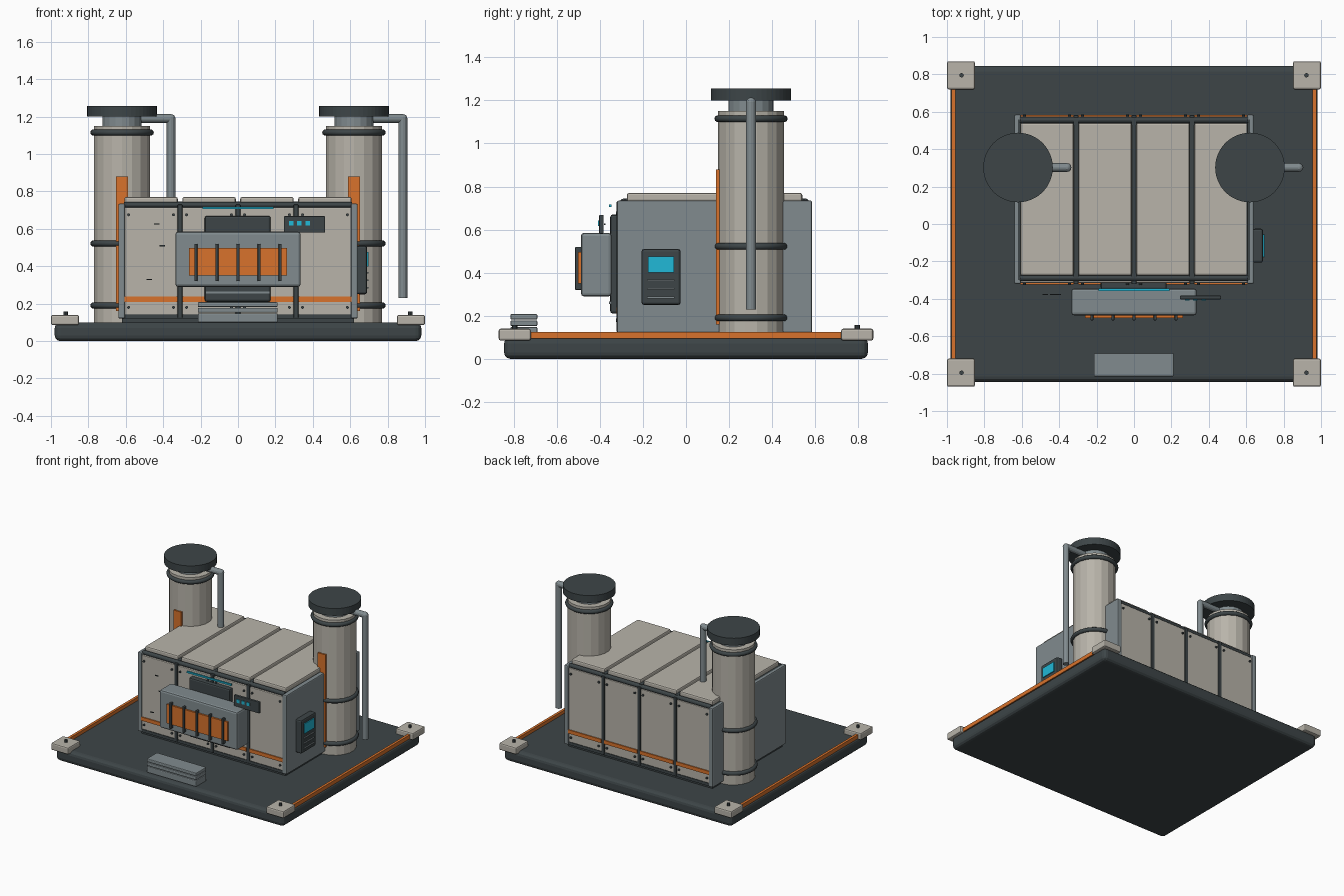
import bpy, math
from mathutils import Vector

if "Cube" in bpy.data.objects:
    bpy.data.objects.remove(bpy.data.objects["Cube"])

def mat(name, c):
    m = bpy.data.materials.new(name)
    m.diffuse_color = (*c, 1)
    m.use_nodes = True
    m.node_tree.nodes["Principled BSDF"].inputs["Base Color"].default_value = m.diffuse_color
    return m

BEIGE = mat("beige", (0.48, 0.455, 0.40))
DARK = mat("dark", (0.047, 0.06, 0.064))
GREY = mat("grey", (0.22, 0.26, 0.275))
ORANGE = mat("orange", (0.69, 0.17, 0.025))
CYAN = mat("cyan", (0.015, 0.48, 0.68))

def finish(o, name, m, bevel=0, seg=2):
    o.name = name
    o.data.materials.append(m)
    if bevel:
        b = o.modifiers.new("bevel", 'BEVEL')
        b.width, b.segments = bevel, seg
    return o

def box(name, x, y, z, m, bevel=0.0, seg=2):
    """Box from (min, max) ranges on each axis."""
    bpy.ops.mesh.primitive_cube_add(size=1, location=[sum(r) / 2 for r in (x, y, z)])
    o = bpy.context.object
    o.scale = [r[1] - r[0] for r in (x, y, z)]
    bpy.ops.object.transform_apply(location=False, rotation=False, scale=True)
    return finish(o, name, m, bevel, seg)

def rod(name, a, b, r, m, n=12, bevel=0.0):
    """Cylinder between two points."""
    a, b = Vector(a), Vector(b)
    d = b - a
    bpy.ops.mesh.primitive_cylinder_add(vertices=n, radius=r, depth=d.length, location=(a + b) / 2)
    o = bpy.context.object
    o.rotation_euler = d.to_track_quat('Z', 'Y').to_euler()
    return finish(o, name, m, bevel)

def around(c, h):
    return (c - h, c + h)

# Base slab, corner feet and edge strips
box("base_slab", (-0.98, 0.98), (-0.845, 0.845), (0, 0.10), DARK, 0.03, 3)
for sx in (-1, 1):
    box("edge_strip", around(sx * 0.965, 0.01), (-0.74, 0.74), (0.095, 0.125), ORANGE)
    for sy in (-1, 1):
        box("corner_foot", around(sx * 0.925, 0.075), around(sy * 0.795, 0.075), (0.085, 0.14), BEIGE, 0.01)
        rod("foot_bolt", (sx * 0.922, sy * 0.795, 0.135), (sx * 0.922, sy * 0.795, 0.158), 0.012, DARK, 8)

# Main housing: dark core with grey end plates
box("housing_core", (-0.62, 0.62), (-0.30, 0.56), (0.09, 0.735), DARK)
for sx in (-1, 1):
    box("end_plate", around(sx * 0.622, 0.018), (-0.32, 0.585), (0.12, 0.735), GREY, 0.008)

# Cladding panels on front, back and roof, with corner bolts
for i in range(4):
    cx = (i - 1.5) * 0.31
    box("roof_panel", around(cx, 0.143), (-0.275, 0.54), (0.73, 0.77), BEIGE, 0.01)
    for name, face, s in (("front", -0.315, -1), ("back", 0.575, 1)):
        box(name + "_panel", around(cx, 0.142), around(face - s * 0.012, 0.012), (0.14, 0.715), BEIGE, 0.005)
        box(name + "_stripe", around(cx, 0.142), around(face, 0.008), (0.21, 0.238), ORANGE)
        for dx in (-0.12, 0.12):
            for z in (0.18, 0.675):
                rod(name + "_bolt", (cx + dx, face - s * 0.01, z), (cx + dx, face + s * 0.01, z), 0.008, DARK, 8)

# Dark seam ribs and long edge rails
for x in (-0.31, 0, 0.31):
    box("roof_rib", around(x, 0.014), (-0.29, 0.56), (0.72, 0.745), DARK)
    for y in (-0.31, 0.57):
        box("seam_rib", around(x, 0.013), around(y, 0.012), (0.125, 0.73), DARK, 0.004)
for y in (-0.29, 0.555):
    rod("top_rail", (-0.61, y, 0.728), (0.61, y, 0.728), 0.016, DARK)
for y in (-0.308, 0.568):
    box("bottom_rail", (-0.605, 0.605), around(y, 0.01), (0.12, 0.143), DARK)

# Front hatch: dark recess, grey hood, orange grille
box("hatch_frame", (-0.178, 0.175), (-0.352, -0.30), (0.21, 0.67), DARK, 0.012)
box("hatch_sill", (-0.175, 0.17), (-0.358, -0.34), (0.255, 0.265), GREY)
box("hatch_hood", (-0.335, 0.335), (-0.488, -0.345), (0.29, 0.585), GREY, 0.014)
box("grille_plate", (-0.262, 0.262), (-0.502, -0.48), (0.35, 0.497), ORANGE)
for i in range(-2, 3):
    box("grille_bar", around(i * 0.1125, 0.008), (-0.515, -0.485), (0.32, 0.52), DARK, 0.004)
box("light_bar", (-0.19, 0.19), (-0.358, -0.345), (0.705, 0.717), CYAN)

# Front indicator panel
box("indicator_panel", (0.245, 0.465), (-0.403, -0.383), (0.58, 0.668), DARK, 0.004)
for x in (0.285, 0.328, 0.372):
    box("indicator_light", around(x, 0.012), (-0.408, -0.40), (0.617, 0.643), CYAN)

# Small surface scratches standing off the front
for x, z in ((-0.435, 0.625), (-0.405, 0.51), (-0.475, 0.33)):
    box("front_mark", around(x, 0.014), around(-0.377, 0.003), around(z, 0.003), DARK)

# Stacked entry steps
for z in (0.1, 0.152, 0.182):
    box("step", (-0.215, 0.212), (-0.815, -0.69), (z, 0.148 if z == 0.1 else z + 0.026), GREY, 0.006)

# Right side control box with screen and vents
box("control_box", (0.635, 0.69), (-0.207, -0.025), (0.25, 0.51), DARK, 0.012)
box("control_screen", (0.685, 0.697), (-0.176, -0.056), (0.40, 0.476), CYAN)
for z in (0.285, 0.325, 0.365):
    box("control_vent", (0.685, 0.698), (-0.18, -0.054), around(z, 0.004), GREY)

# Stacks with bands, caps and side pipes
Y = 0.302
for cx in (-0.62, 0.62):
    rod("stack_body", (cx, Y, 0.09), (cx, Y, 1.15), 0.153, BEIGE, 18)
    rod("stack_neck", (cx, Y, 1.14), (cx, Y, 1.205), 0.105, GREY, 18)
    rod("stack_cap", (cx, Y, 1.20), (cx, Y, 1.256), 0.186, DARK, 48)
    for z in (0.19, 0.522, 1.115):
        bpy.ops.mesh.primitive_torus_add(location=(cx, Y, z), major_radius=0.154, minor_radius=0.016,
                                         major_segments=36, minor_segments=10)
        finish(bpy.context.object, "stack_band", DARK)
        bpy.ops.object.shade_smooth_by_angle(angle=math.radians(40))
    box("stack_stripe", around(cx, 0.033), (0.14, 0.16), (0.16, 0.88), ORANGE)
    rod("pipe_arm", (cx, Y, 1.19), (cx + 0.262, Y, 1.19), 0.023, GREY, 12)
    rod("pipe_drop", (cx + 0.262, Y, 1.19), (cx + 0.262, Y, 0.23), 0.023, GREY, 12)
    bpy.ops.mesh.primitive_uv_sphere_add(segments=12, ring_count=8, radius=0.0235, location=(cx + 0.262, Y, 1.19))
    finish(bpy.context.object, "pipe_elbow", GREY)
